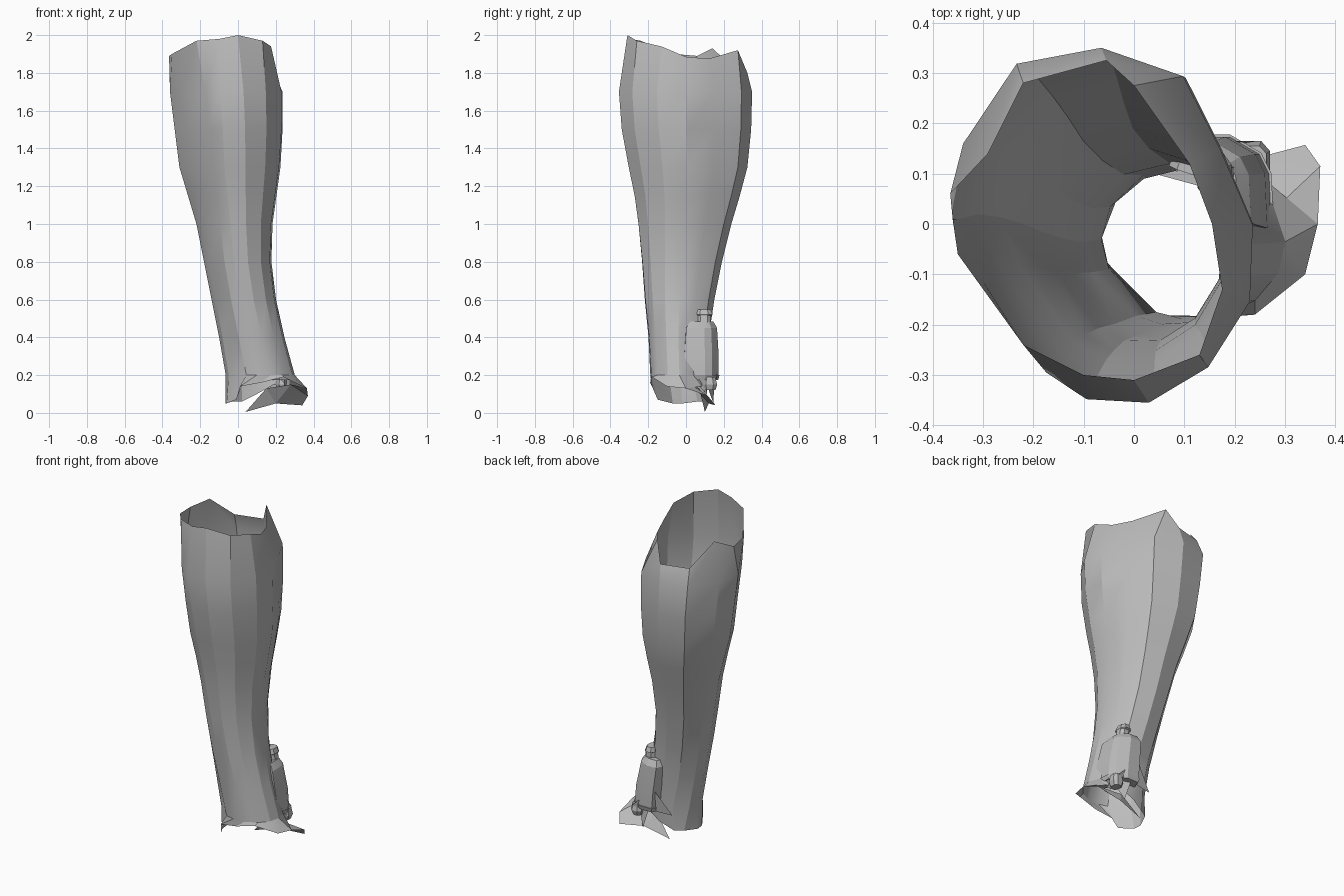
import bpy, math
from mathutils import Vector

cube = bpy.data.objects.get("Cube")
if cube:
    bpy.data.objects.remove(cube, do_unlink=True)

grey = bpy.data.materials.new("plain_grey")
grey.use_nodes = True
GREY = (0.5, 0.5, 0.5, 1)
grey.diffuse_color = GREY
grey.node_tree.nodes["Principled BSDF"].inputs["Base Color"].default_value = GREY


def build(name, verts, faces, angle=30):
    mesh = bpy.data.meshes.new(name)
    mesh.from_pydata([tuple(v) for v in verts], [], faces)
    mesh.materials.append(grey)
    obj = bpy.data.objects.new(name, mesh)
    bpy.context.collection.objects.link(obj)
    bpy.ops.object.select_all(action='DESELECT')
    obj.select_set(True)
    bpy.context.view_layer.objects.active = obj
    bpy.ops.object.shade_smooth_by_angle(angle=math.radians(angle))
    return obj


def loft(name, rings, caps=False, angle=30):
    """Skin a stack of equal closed rings, listed from bottom to top."""
    n = len(rings[0])
    verts = [v for ring in rings for v in ring]
    faces = [(r * n + i, r * n + (i + 1) % n, (r + 1) * n + (i + 1) % n, (r + 1) * n + i)
             for r in range(len(rings) - 1) for i in range(n)]
    if caps:
        faces += [tuple(reversed(range(n))), tuple(range(len(verts) - n, len(verts)))]
    return build(name, verts, faces, angle)


# Leg shell: uneven calf section that rounds off towards the ankle
section = [(1.02, 0), (.8, .43), (.55, .84), (0, 1), (-.57, .91), (-.93, .46), (-1, .03),
           (-.8, -.31), (-.37, -.83), (-.1, -.98), (.32, -1), (.72, -.8), (1, -.43)]
# height, then left, right, front and back limits
levels = [(.2, -.065, .3, -.19, .12), (.4, -.1, .245, -.2, .12), (.6, -.14, .2, -.22, .15),
          (.8, -.18, .175, -.235, .19), (1, -.22, .18, -.255, .24), (1.15, -.265, .2, -.275, .285),
          (1.3, -.31, .22, -.305, .325), (1.5, -.335, .23, -.34, .345), (1.7, -.36, .23, -.355, .35)]
hem = [(.365, 0, .13), (.27, .08, .14), (.19, .1, .15), (.1, .11, .1), (.02, .09, .06),
       (-.03, .06, .06), (-.065, -.02, .05), (-.06, -.07, .05), (-.01, -.15, .07),
       (.01, -.18, .14), (.12, -.19, .16), (.24, -.18, .19), (.34, -.1, .14)]
# The rim dips at the back, beside a raised point
rim = [(.155, .0, 1.885), (.11, .12, 1.875), (.0, .275, 1.92), (-.055, .325, 1.8), (-.22, .28, 1.8),
       (-.29, .14, 1.93), (-.365, .06, 1.89), (-.35, -.06, 1.9), (-.22, -.24, 1.97),
       (-.1, -.3, 1.98), (0, -.31, 2), (.13, -.26, 1.97), (.175, -.13, 1.94)]


def leg_ring(z, x0, x1, y0, y1):
    calf = min(1, z / 1.5)
    ring = []
    for p in section:
        u = Vector(p)
        u = u.normalized().lerp(u, calf)
        ring.append(((x0 + x1) / 2 + u.x * (x1 - x0) / 2, (y0 + y1) / 2 + u.y * (y1 - y0) / 2, z))
    return ring


loft("leg_shell", [hem] + [leg_ring(*lv) for lv in levels] + [rim], angle=25)

# Torn flap under the heel
build("heel_flap", [(.365, 0, .13), (.37, .115, .09), (.34, .157, .04), (.2, .12, .05),
                    (.04, .1, .005), (.15, .07, .13), (.28, .03, .15)],
      [(0, 1, 6), (1, 2, 3), (1, 3, 6), (3, 5, 6), (3, 4, 5)], 10)


def case_ring(z, shift, scale):
    """Curved plate section that hugs the outside corner of the ankle."""
    plan = [(.275, -.01), (.27, .1), (.25, .14), (.19, .175), (.11, .175),
            (.09, .12), (.18, .09), (.22, -.015)]
    return [(.17 + shift + (x - .17) * scale, .085 + (y - .085) * scale, z) for x, y in plan]


def pod_ring(z, x, rx, ry, y):
    c = .5
    pts = [(1, -c), (1, c), (c, 1), (-c, 1), (-1, c), (-1, -c), (-c, -1), (c, -1)]
    return [(x + a * rx, y + b * ry, z) for a, b in pts]


# Ankle device: case, band, neck and knob
loft("device_case", [case_ring(.2, 0, .98), case_ring(.3, -.008, .98),
                     case_ring(.45, -.03, .88), case_ring(.485, -.033, .65)], True, 20)
loft("device_band", [case_ring(.175, 0, .95), case_ring(.2, 0, 1.03)], True, 20)
loft("device_neck", [pod_ring(.47, .165, .035, .035, .095), pod_ring(.515, .162, .03, .035, .095),
                     pod_ring(.52, .16, .034, .046, .095), pod_ring(.548, .157, .028, .036, .095)], True, 20)
loft("device_knob", [pod_ring(.12, .235, .025, .03, .125), pod_ring(.15, .235, .035, .04, .125),
                     pod_ring(.19, .235, .028, .03, .125)], True, 20)

# Thin fins around the base of the device
build("back_fin", [(.25, .165, .18), (.0, .13, .17), (.11, .165, .32)], [(0, 1, 2)])
build("lower_fin", [(.25, .1, .18), (.15, .15, .17), (.19, .145, .05)], [(0, 1, 2)])
build("front_fin", [(.24, .0, .21), (.27, .1, .18), (.25, .1, .11)], [(0, 1, 2)])
